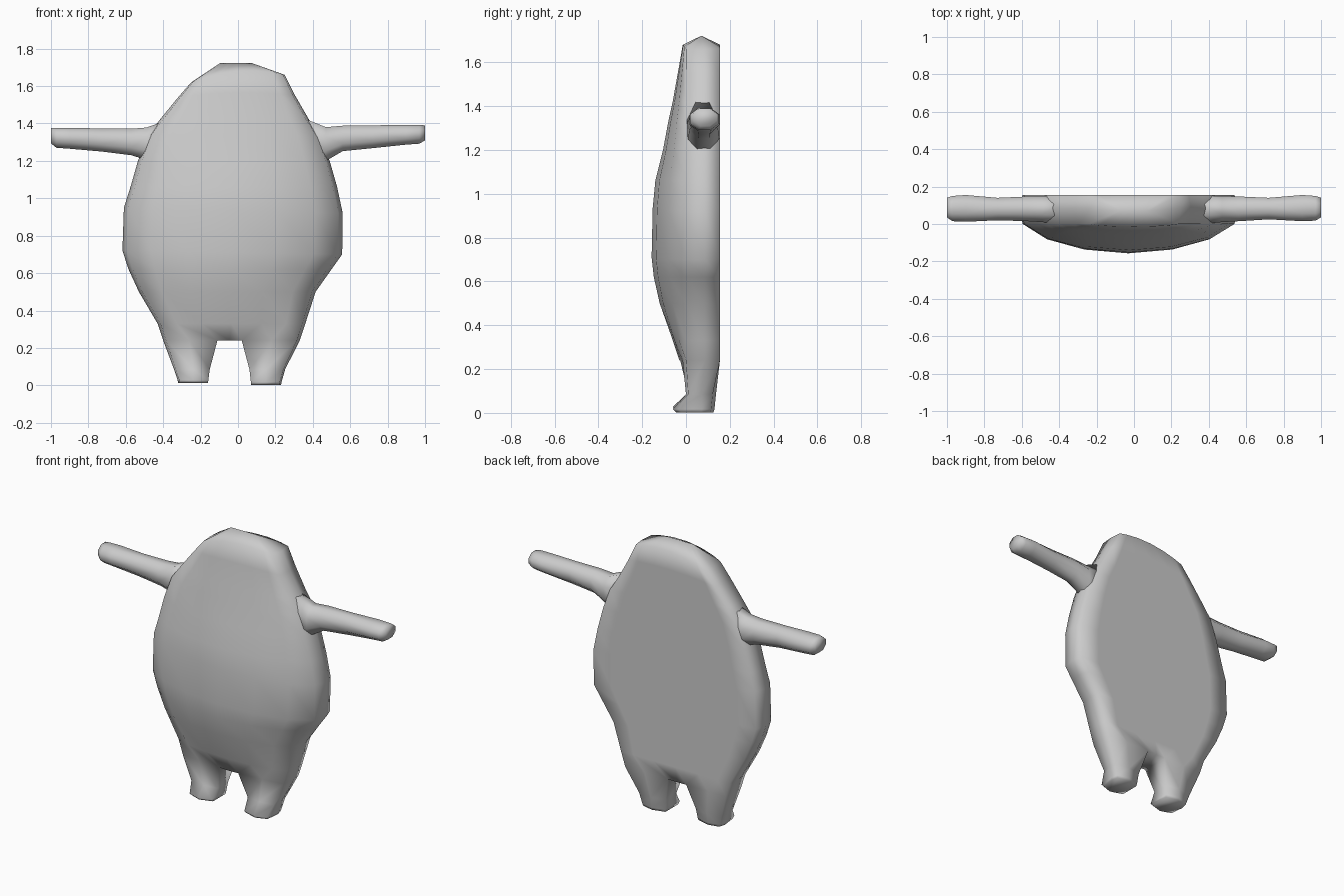
import bpy, bmesh, math

if "Cube" in bpy.data.objects:
    bpy.data.objects.remove(bpy.data.objects["Cube"])

grey = bpy.data.materials.new("plain grey")
grey.diffuse_color = (0.6, 0.6, 0.6, 1)
grey.use_nodes = True
grey.node_tree.nodes["Principled BSDF"].inputs["Base Color"].default_value = grey.diffuse_color


def finish(name, bm):
    bmesh.ops.remove_doubles(bm, verts=bm.verts, dist=0.0005)
    bmesh.ops.recalc_face_normals(bm, faces=bm.faces)
    me = bpy.data.meshes.new(name)
    bm.to_mesh(me)
    bm.free()
    me.materials.append(grey)
    ob = bpy.data.objects.new(name, me)
    bpy.context.collection.objects.link(ob)
    for p in me.polygons:
        p.use_smooth = True
    return ob


def bridge(bm, a, b):
    n = len(a)
    for i in range(n):
        j = (i + 1) % n
        bm.faces.new((a[i], a[j], b[j], b[i]))


# Body: rings of 7 front columns, right side, 7 back columns, left side
U = (-0.96, -0.74, -0.4, 0, 0.4, 0.74, 0.96)
DOME = (0, 0.52, 0.87, 1, 0.87, 0.52, 0)
CROTCH_X = (-0.385, -0.26, -0.11, -0.045, 0.02, 0.18, 0.315)
BACK = 0.155

# left x, left z, right x, right z, front y, upward bulge
RINGS = [
    (-0.25, 1.62, 0.25, 1.66, -0.015, 0.04),
    (-0.32, 1.54, 0.305, 1.55, -0.035, 0.02),
    (-0.41, 1.43, 0.38, 1.42, -0.06, 0),
    (-0.48, 1.34, 0.44, 1.33, -0.08, 0),
    (-0.535, 1.20, 0.49, 1.20, -0.105, 0),
    (-0.575, 1.06, 0.53, 1.06, -0.14, 0),
    (-0.61, 0.95, 0.56, 0.92, -0.152, 0),
    (-0.618, 0.72, 0.557, 0.70, -0.157, 0),
    (-0.585, 0.62, 0.50, 0.62, -0.147, 0),
    (-0.53, 0.50, 0.415, 0.50, -0.12, 0),
    (-0.43, 0.33, 0.36, 0.33, -0.06, 0),
    (-0.40, 0.24, 0.33, 0.24, -0.03, 0),
]


def body_ring(bm, xl, zl, xr, zr, yf, bulge, xs=None):
    def point(u, y, x=None):
        t = (u + 1) / 2
        if x is None:
            x = xl + (xr - xl) * t
        return bm.verts.new((x, y, zl + (zr - zl) * t + bulge * (1 - u * u)))
    xs = xs or [None] * 7
    front = [point(u, yf * d, x) for u, d, x in zip(U, DOME, xs)]
    back = [point(u, BACK, x) for u, x in zip(U, xs)]
    return front + [point(1, 0.085)] + back[::-1] + [point(-1, 0.085)]


bm = bmesh.new()
rings = [body_ring(bm, *r) for r in RINGS[:-1]]
rings.append(body_ring(bm, *RINGS[-1], xs=CROTCH_X))
for a, b in zip(rings, rings[1:]):
    bridge(bm, a, b)

# Crown: narrow ridge on top of the head
ridge_x = [-0.10 + 0.09 * (u + 1) for u in U]
ridge = [bm.verts.new((x, 0.07, 1.722)) for x in ridge_x]
top = rings[0]
front, back = top[:7], top[8:15][::-1]
for i in range(6):
    bm.faces.new((front[i], front[i + 1], ridge[i + 1], ridge[i]))
    bm.faces.new((back[i], ridge[i], ridge[i + 1], back[i + 1]))
for side, i in ((top[7], 6), (top[15], 0)):
    bm.faces.new((front[i], side, ridge[i]))
    bm.faces.new((side, back[i], ridge[i]))

# Crotch between the legs
low = rings[-1]
lf, lb = low[:7], low[8:15][::-1]
for i in (2, 3):
    bm.faces.new((lf[i], lf[i + 1], lb[i + 1], lb[i]))

# Legs with small pointed toes, grown from the lowest ring
legs = [
    ([lf[0], lf[1], lf[2], lb[2], lb[1], lb[0], low[15]], -1, -0.32, -0.16, 0.015),
    ([lf[6], lf[5], lf[4], lb[4], lb[5], lb[6], low[7]], 1, 0.23, 0.07, 0.005),
]
for start, s, outer, inner, zb in legs:
    prev = start
    mid = (outer + inner) / 2
    for z, grow, yf, ym, yb in ((0.085, 0.022, 0.01, 0.0, 0.137),
                                (zb + 0.012, 0.003, -0.035, -0.06, 0.13),
                                (zb - 0.003, 0, -0.02, -0.045, 0.125)):
        o, i = outer + s * grow, inner - s * grow * 0.4
        pts = [(o - s * 0.01, yf), (mid, ym), (i, yf), (i, yb - 0.02),
               (mid, yb), (o - s * 0.01, yb - 0.015), (o, 0.07)]
        ring = [bm.verts.new((x, y, z)) for x, y in pts]
        bridge(bm, prev, ring)
        prev = ring
    bm.faces.new(prev)
finish("body", bm)


# Arms: rounded square tubes; x, low z, high z, front y, back y
def arm(name, sections):
    bm = bmesh.new()
    prev = None
    for x, z0, z1, y0, y1 in sections:
        ring = []
        for k in range(8):
            a = math.pi / 8 + k * math.pi / 4
            c, s = math.cos(a) / 0.924, math.sin(a) / 0.924
            ring.append(bm.verts.new((x, (y0 + y1) / 2 + c * (y1 - y0) / 2,
                                      (z0 + z1) / 2 + s * (z1 - z0) / 2)))
        if prev:
            bridge(bm, prev, ring)
        else:
            bm.faces.new(ring)
        prev = ring
    bm.faces.new(prev)
    finish(name, bm)


arm("left_arm", [(-0.40, 1.18, 1.41, 0.0, 0.15), (-0.49, 1.205, 1.378, 0.01, 0.15),
                 (-0.57, 1.23, 1.372, 0.015, 0.147), (-0.73, 1.25, 1.373, 0.02, 0.14),
                 (-0.90, 1.265, 1.377, 0.012, 0.155), (-0.97, 1.27, 1.377, 0.015, 0.15),
                 (-1.0, 1.293, 1.375, 0.035, 0.14)])
arm("right_arm", [(0.37, 1.17, 1.42, 0.0, 0.15), (0.47, 1.20, 1.38, 0.01, 0.15),
                  (0.56, 1.252, 1.388, 0.015, 0.147), (0.72, 1.268, 1.39, 0.025, 0.14),
                  (0.90, 1.287, 1.392, 0.015, 0.155), (0.97, 1.292, 1.392, 0.018, 0.15),
                  (1.0, 1.31, 1.39, 0.035, 0.14)])
